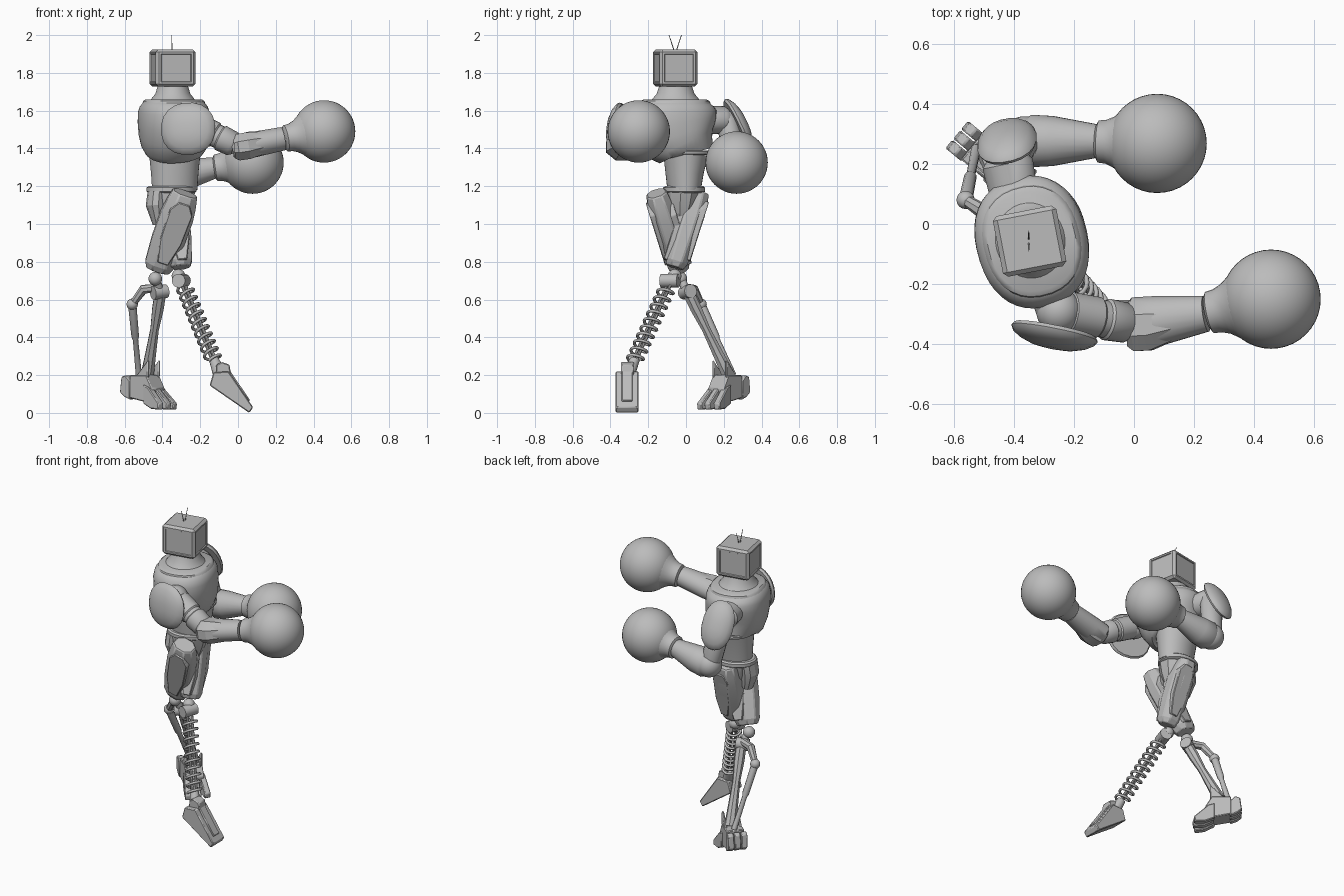
import bpy, bmesh, math
from mathutils import Vector, Matrix

cube = bpy.data.objects.get("Cube")
if cube:
    bpy.data.objects.remove(cube, do_unlink=True)

grey = bpy.data.materials.new("plain grey")
grey.use_nodes = True
grey.diffuse_color = (0.5, 0.5, 0.5, 1)
grey.node_tree.nodes["Principled BSDF"].inputs["Base Color"].default_value = (0.5, 0.5, 0.5, 1)


def finish(name, bm, angle=38):
    bmesh.ops.recalc_face_normals(bm, faces=bm.faces)
    mesh = bpy.data.meshes.new(name)
    bm.to_mesh(mesh)
    bm.free()
    mesh.materials.append(grey)
    ob = bpy.data.objects.new(name, mesh)
    bpy.context.collection.objects.link(ob)
    bpy.ops.object.select_all(action="DESELECT")
    ob.select_set(True)
    bpy.context.view_layer.objects.active = ob
    bpy.ops.object.shade_smooth_by_angle(angle=math.radians(angle))
    return ob


def soften(ob, width):
    mod = ob.modifiers.new("edge", "BEVEL")
    mod.width, mod.segments = width, 1


def loft(name, stations, sides=24, ref=(1, 0, 0), angle=38, power=1):
    """Skin rings (point, half size along ref, half size across); power under 1 squares them."""
    bm = bmesh.new()
    pts = [Vector(s[0]) for s in stations]
    grow = 1 / math.cos(math.pi / sides)
    rings = []
    for i, (p, a, b) in enumerate(stations):
        t = (pts[min(i + 1, len(pts) - 1)] - pts[max(i - 1, 0)]).normalized()
        u = Vector(ref)
        u = (u - t * u.dot(t)).normalized()
        v = t.cross(u)
        ring = []
        for k in range(sides):
            w = 2 * math.pi * (k + 0.5) / sides
            c, s = (math.copysign(abs(f) ** power, f) * grow for f in (math.cos(w), math.sin(w)))
            ring.append(bm.verts.new(pts[i] + u * a * c + v * b * s))
        rings.append(ring)
    for lo, hi in zip(rings, rings[1:]):
        for k in range(sides):
            n = (k + 1) % sides
            bm.faces.new((lo[k], lo[n], hi[n], hi[k]))
    bm.faces.new(rings[0][::-1])
    bm.faces.new(rings[-1])
    return finish(name, bm, angle)


def rod(name, p, q, r, r2=None, sides=14):
    ref = (0, 0, 1) if abs(q[2] - p[2]) < 0.1 else (1, 0, 0)
    r2 = r2 or r
    return loft(name, [(p, r, r), (q, r2, r2)], sides, ref)


def ball(name, c, r):
    bm = bmesh.new()
    bmesh.ops.create_uvsphere(bm, u_segments=40, v_segments=24, radius=r,
                              matrix=Matrix.Translation(c))
    return finish(name, bm)


def prism(name, profile, origin, heading, width, shift=0):
    """Extrude a (forward, height) profile sideways."""
    bm = bmesh.new()
    f = Vector(heading).normalized()
    side = Vector((-f.y, f.x, 0))
    o = Vector(origin) + side * (shift - width / 2)
    face = bm.faces.new([bm.verts.new(o + f * d + Vector((0, 0, z))) for d, z in profile])
    new = bmesh.ops.extrude_face_region(bm, geom=[face])["geom"]
    bmesh.ops.translate(bm, vec=side * width, verts=[e for e in new if isinstance(e, bmesh.types.BMVert)])
    soften(finish(name, bm, 20), 0.005)


facing = Vector((math.cos(0.19), math.sin(0.19), 0))
chest_facing = Vector((math.cos(0.26), math.sin(0.26), 0))

# Head: bevelled box with shallow inset panels
bm = bmesh.new()
bmesh.ops.create_cube(bm, size=1)
bmesh.ops.bevel(bm, geom=bm.edges[:], offset=0.07, segments=1, affect="EDGES")
panels = [f for f in bm.faces if f.calc_area() > 0.4 and abs(f.normal.z) < 0.5]
bmesh.ops.inset_individual(bm, faces=panels, thickness=0.07, depth=0)
bmesh.ops.inset_individual(bm, faces=panels, thickness=0.02, depth=-0.025)
bmesh.ops.transform(bm, verts=bm.verts, matrix=Matrix.Translation((-0.347, -0.057, 1.826))
                    @ Matrix.Rotation(0.19, 4, "Z") @ Matrix.Diagonal((0.215, 0.205, 0.195, 1)))
finish("head", bm, 20)
for s in (-1, 1):
    rod("antenna", (-0.35, -0.057, 1.9), (-0.35, -0.057 + s * 0.033, 2.0), 0.0025, 0.0015, 6)

# Neck, chest, abdomen and belt
loft("neck", [((-0.345, -0.055, z), a, b) for z, a, b in
              [(1.63, .14, .155), (1.66, .115, .125), (1.69, .092, .1), (1.73, .08, .087), (1.75, .075, .08)]],
     32, facing)
loft("chest", [((-0.34, y, z), a, b) for y, z, a, b in
               [(.005, 1.37, .135, .14), (0, 1.39, .155, .152), (-.02, 1.42, .172, .177), (-.04, 1.47, .182, .2),
                (-.055, 1.53, .185, .217), (-.06, 1.59, .183, .22), (-.06, 1.62, .175, .207),
                (-.06, 1.64, .16, .185), (-.06, 1.655, .14, .155)]], 40, chest_facing, power=.88)
loft("collar", [((-0.34, -0.058, z), a, b) for z, a, b in
                [(1.62, .165, .192), (1.65, .157, .182), (1.66, .145, .165)]], 32, chest_facing, power=.88)
loft("chest_rim", [((-0.335, 0.005, z), a, a) for z, a in
                   [(1.365, .13), (1.37, .143), (1.385, .146), (1.39, .14)]], 36, facing)
loft("abdomen", [((-0.335, y, z), a, b) for y, z, a, b in
                 [(-.01, 1.18, .12, .087), (-.008, 1.27, .126, .1), (-.002, 1.37, .136, .118)]], 32, facing)
loft("belt", [((-0.352, -0.01, z), a, b) for z, a, b in
              [(1.165, .122, .1), (1.172, .132, .11), (1.192, .132, .11), (1.2, .122, .1)]], 32, facing)
loft("pelvis", [((-0.345, -0.02, 1.17), .115, .09), ((-0.345, -0.025, 1.1), .1, .08),
                ((-0.34, -0.03, 1.03), .07, .05)], 10, facing, 25)
loft("rear_hip_guard", [((-.43, -.04, 1.17), .045, .07), ((-.435, -.045, 1.1), .05, .07),
                        ((-.42, -.04, 1.0), .03, .04)], 10, facing, 25)

# Right arm
shoulder, elbow = Vector((-0.25, -0.29, 1.535)), Vector((-0.02, -0.33, 1.42))
rod("right_shoulder_axle", (-0.3, -0.18, 1.54), (-0.25, -0.33, 1.53), 0.06)
ball("right_shoulder_ball", shoulder, 0.075)
axis = elbow - shoulder
loft("right_upper_arm", [(shoulder + axis * f, a, a) for f, a in
                         [(.1, .055), (.15, .07), (.55, .069), (.58, .062), (.66, .062), (.69, .069),
                          (.96, .066), (1.04, .05)]],
     18, (0, 1, 0))
loft("right_forearm", [((x, y, z), a, b) for x, y, z, a, b in
                       [(-.03, -.33, 1.4, .055, .048), (0, -.33, 1.405, .086, .066), (.08, -.322, 1.42, .083, .068),
                        (.24, -.298, 1.452, .06, .062)]], 20, (0, 1, 0))
loft("right_elbow_guard", [((-.02, -.337, 1.404), .07, .058), ((0, -.337, 1.406), .086, .07),
                           ((.05, -.335, 1.414), .085, .071), ((.13, -.325, 1.43), .06, .06)], 8, (0, 1, 0), 15)

# Left arm
loft("left_shoulder_axle", [((-.4, .1, 1.55), .08, .07), ((-.42, .2, 1.55), .085, .075),
                            ((-.425, .22, 1.55), .07, .06)], 18)
loft("left_upper_arm", [((-.425, .205, 1.58), .06, .05), ((-.42, .22, 1.54), .075, .06), ((-.395, .25, 1.4), .065, .058),
                        ((-.375, .275, 1.27), .06, .06), ((-.37, .28, 1.22), .045, .045)], 18)
ball("left_elbow", (-0.365, 0.28, 1.255), 0.078)
loft("left_forearm", [((x, .276, z), a, a) for x, z, a in
                      [(-.38, 1.25, .06), (-.34, 1.255, .087), (-.27, 1.266, .083), (-.12, 1.298, .055)]],
     20, (0, 1, 0))

# Boxing gloves with flared cuffs
for side, fist, cuff in (("right", Vector((.456, -.25, 1.49)), Vector((.235, -.298, 1.45))),
                         ("left", Vector((.077, .268, 1.325)), Vector((-.135, .275, 1.295)))):
    ball(side + "_glove", fist, 0.165)
    d = fist - cuff
    loft(side + "_cuff", [(cuff + d * f, a, a) for f, a in
                          [(.04, .055), (.08, .07), (.2, .073), (.32, .084), (.42, .1), (.55, .125)]], 28, (0, 1, 0))

# Domed shoulder plates
for side, c, n, w, h in (("right", (-.262, -.352, 1.503), (-.19, -.95, .12), .145, .138),
                         ("left", (-.42, .262, 1.52), (-.2, .88, .42), .1, .15)):
    c, n = Vector(c), Vector(n).normalized()
    loft(side + "_shoulder_plate", [(c + n * o, w * k, h * k) for o, k in
                                    [(0, .94), (.012, 1), (.025, .95), (.042, .78), (.056, .5), (.062, .2)]],
         20, power=.9)

# Thighs, side panels and knee balls; the legs cross mid-stride
for side, hip, knee, w, depth in (("right", Vector((-.288, -.15, 1.14)), Vector((-.428, -.03, .755)), .083, .063),
                                  ("left", Vector((-.345, .06, 1.15)), Vector((-.305, -.06, .77)), .07, .065)):
    d = knee - hip
    soften(loft(side + "_thigh", [(hip + d * f, w * a, depth * b) for f, a, b in
                                  [(-.06, .8, .85), (.08, .95, 1), (.25, 1.06, 1.08), (.6, 1.05, 1.05),
                                   (.92, .92, .92), (1, .75, .7)]], 8, (1, 0, 0), 15, .9), 0.006)
    for s in (-1, 1):
        o = Vector((0.015, s * 0.052, 0))
        soften(loft(side + "_thigh_panel", [(hip + d * f + o, w * a, .02) for f, a in
                                            [(.08, .35), (.2, .75), (.6, .7), (.9, .35)]], 4, (1, 0, 0), 15), 0.004)
    ball(side + "_knee_ball", knee + Vector((-.01, 0, -.045)), 0.036)

# Spring shin: core rods, coil and end fittings
top, low = Vector((-.29, -.09, .68)), Vector((-.115, -.285, .25))
ax = (low - top).normalized()
u = ax.orthogonal().normalized()
v = ax.cross(u)
for s in (-1, 1):
    rod("spring_core", top + u * s * .013, low + u * s * .013, 0.008, sides=8)
turns, steps = 10, 16
coil = []
for i in range(turns * steps + 1):
    w = 2 * math.pi * i / steps
    p = top.lerp(low, 0.04 + 0.9 * i / (turns * steps))
    coil.append((p + (u * math.cos(w) + v * math.sin(w)) * 0.041, 0.0075, 0.0075))
loft("spring_coil", coil, 8, ax, 60)
rod("spring_hinge", (-.315, -.13, .7), (-.285, -.04, .7), 0.036)
rod("spring_ankle", low - ax * .04, low + ax * .05, 0.025, 0.035)

# Left wedge foot
prism("left_foot", [(-.15, .145), (-.13, .215), (-.05, .22), (.08, .03), (.06, 0)],
      (0, -.312, 0), (1, 0, 0), .12)
prism("left_ankle_block", [(-.12, .19), (-.115, .255), (-.085, .27), (-.045, .255), (-.035, .19)],
      (0, -.31, 0), (1, 0, 0), .07)
prism("left_foot_ridge", [(-.07, .2), (-.045, .228), (.065, .065), (.04, .05)],
      (0, -.312, 0), (1, 0, 0), .06)

# Right mechanical shin: main strut, rear link and piston
knee, back, ankle = Vector((-.41, .01, .64)), Vector((-.56, .08, .575)), Vector((-.48, .225, .2))
rod("right_knee_axle", (-.45, -.01, .635), (-.38, .025, .645), 0.036)
rod("right_knee_post", (-.435, -.03, .72), (-.415, .005, .64), 0.022)
loft("right_shin", [(knee.lerp(ankle, f), a, a) for f, a in
                    [(0, .03), (.2, .03), (.45, .022), (.75, .028), (1, .034)]], 8, (1, 0, 0), 25)
loft("right_link", [(knee + Vector((-.01, 0, .02)), .022, .022), ((-.5, .04, .655), .024, .024),
                    (back, .018, .018)], 8, (0, 1, 0), 25)
ball("right_link_joint", back, 0.03)
loft("right_piston", [(back.lerp(Vector((-.525, .25, .2)), f), a, a) for f, a in
                      [(0, .022), (.45, .02), (.5, .014), (1, .016)]], 10)

# Right mechanical foot with splayed toes and a raised heel
base, ahead = (-.49, .215, 0), Vector((.77, -.64, 0))
prism("right_foot_body", [(-.07, .08), (-.065, .2), (.05, .2), (.09, .13), (.08, .05)], base, ahead, .11)
for k in (-1, 0, 1):
    splay = ahead + Vector((.64, .77, 0)) * k * .15
    prism("right_toe", [(.04, .05), (.04, .15), (.08, .135), (.165, .05), (.16, .017), (.1, .022)],
          base, splay, .038, k * .036)
    prism("right_heel", [(-.06, .07), (-.06, .17), (-.09, .2), (-.12, .19), (-.13, .11), (-.1, .085)],
          base, ahead, .036, k * .041)
for s in (-1, 1):
    prism("right_ankle_fin", [(-.03, .15), (-.02, .2), (.06, .28), (.06, .2), (.05, .15)],
          base, ahead, .015, s * .045)
